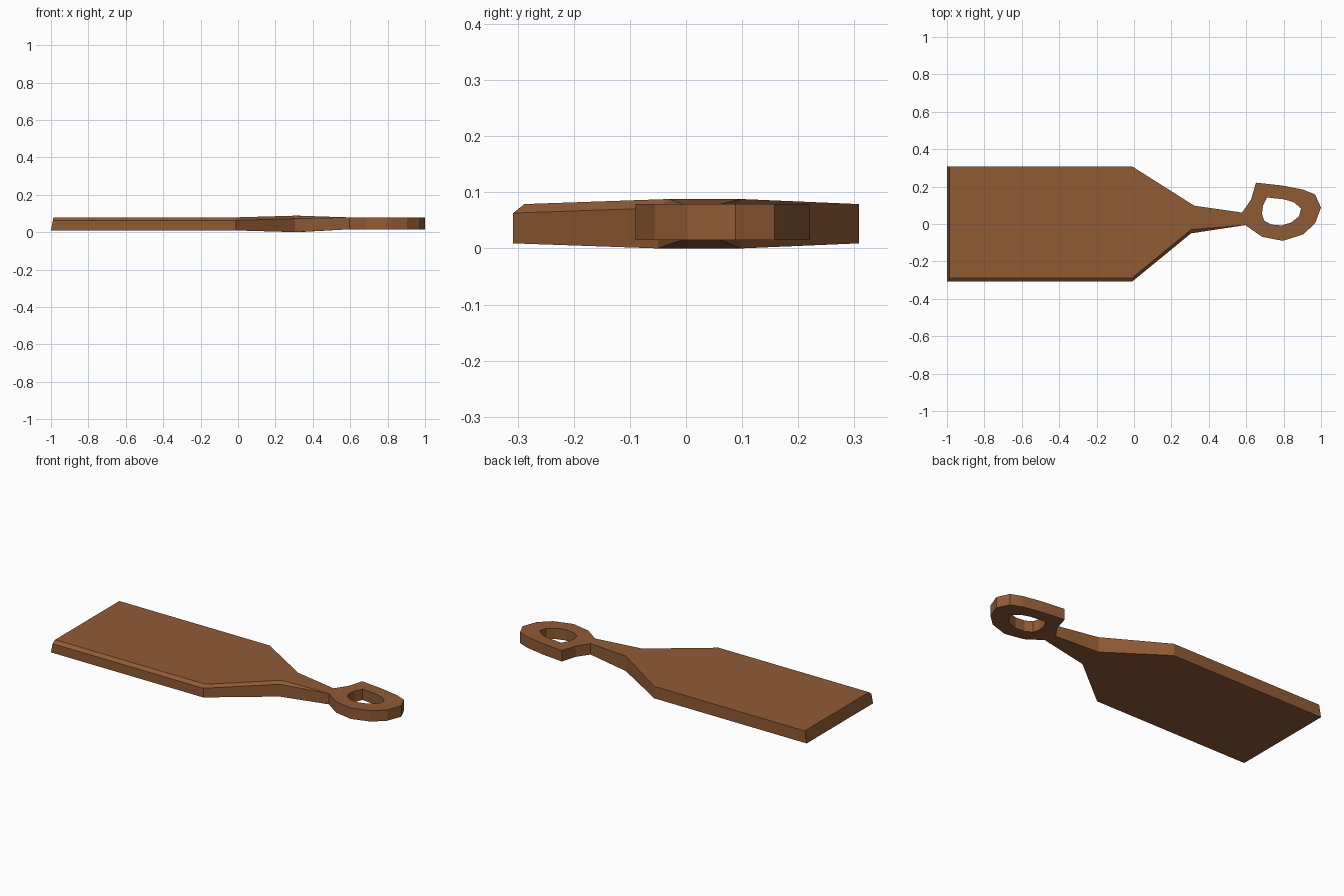
import bpy, bmesh

if "Cube" in bpy.data.objects:
    bpy.data.objects.remove(bpy.data.objects["Cube"])

wood = bpy.data.materials.new("brown wood")
wood.diffuse_color = (0.28, 0.105, 0.036, 1)
wood.use_nodes = True
wood.node_tree.nodes["Principled BSDF"].inputs["Base Color"].default_value = wood.diffuse_color


def make_object(name, bm):
    bmesh.ops.remove_doubles(bm, verts=bm.verts, dist=0.0005)
    bmesh.ops.recalc_face_normals(bm, faces=bm.faces)
    mesh = bpy.data.meshes.new(name)
    bm.to_mesh(mesh)
    bm.free()
    mesh.materials.append(wood)
    obj = bpy.data.objects.new(name, mesh)
    bpy.context.collection.objects.link(obj)
    return obj


def section(x_front, x_back, y_front, y_back, z0, z1, chamfer, lean=0.0):
    """Rectangular cross-section with the upper front corner cut off."""
    zc = z1 - chamfer * 0.8
    return [(x_front, y_front, z0),
            (x_front + lean * (zc - z0) / (z1 - z0), y_front, zc),
            (x_front + lean, y_front + chamfer, z1),
            (x_back + lean, y_back, z1),
            (x_back, y_back, z0)]


# Blade and neck: cross-sections lofted along x
bm = bmesh.new()
sections = [section(-1.0, -1.0, -0.308, 0.308, 0.009, 0.079, 0.02, 0.013),
            section(-0.01, -0.01, -0.308, 0.308, 0.009, 0.079, 0.02),
            section(0.305, 0.322, -0.05, 0.098, 0.0, 0.088, 0.02),
            section(0.595, 0.578, -0.006, 0.061, 0.015, 0.079, 0.0)]
rings = [[bm.verts.new(p) for p in s] for s in sections]
for a, b in zip(rings, rings[1:]):
    for i in range(5):
        j = (i + 1) % 5
        bm.faces.new((a[i], a[j], b[j], b[i]))
bm.faces.new(rings[0])
make_object("blade_and_neck", bm)

# Hanging loop: flat plate with a hole, open where it meets the neck
outer = [(0.595, -0.006), (0.684, -0.068), (0.795, -0.09), (0.904, -0.056),
         (0.968, 0.003), (1.0, 0.088), (0.968, 0.158), (0.904, 0.184),
         (0.79, 0.206), (0.652, 0.221), (0.626, 0.131), (0.578, 0.061)]
inner = [(0.711, 0.142), (0.807, 0.131), (0.856, 0.115), (0.893, 0.083),
         (0.882, 0.04), (0.84, 0.008), (0.79, -0.008), (0.733, -0.003),
         (0.695, 0.019), (0.684, 0.056), (0.69, 0.099)]
bm = bmesh.new()
levels = []
for z in (0.015, 0.079):
    loops = [[bm.verts.new((x, y, z)) for x, y in pts] for pts in (outer, inner)]
    edges = [bm.edges.new((l[i - 1], l[i])) for l in loops for i in range(len(l))]
    bmesh.ops.triangle_fill(bm, edges=edges, use_beauty=True, use_dissolve=False)
    levels.append(loops)
for k, (low, high) in enumerate(zip(*levels)):
    for i in range(len(low)):
        if k == 0 and i == 0:
            continue  # joint with the neck
        bm.faces.new((low[i - 1], low[i], high[i], high[i - 1]))
make_object("hanging_loop", bm)
